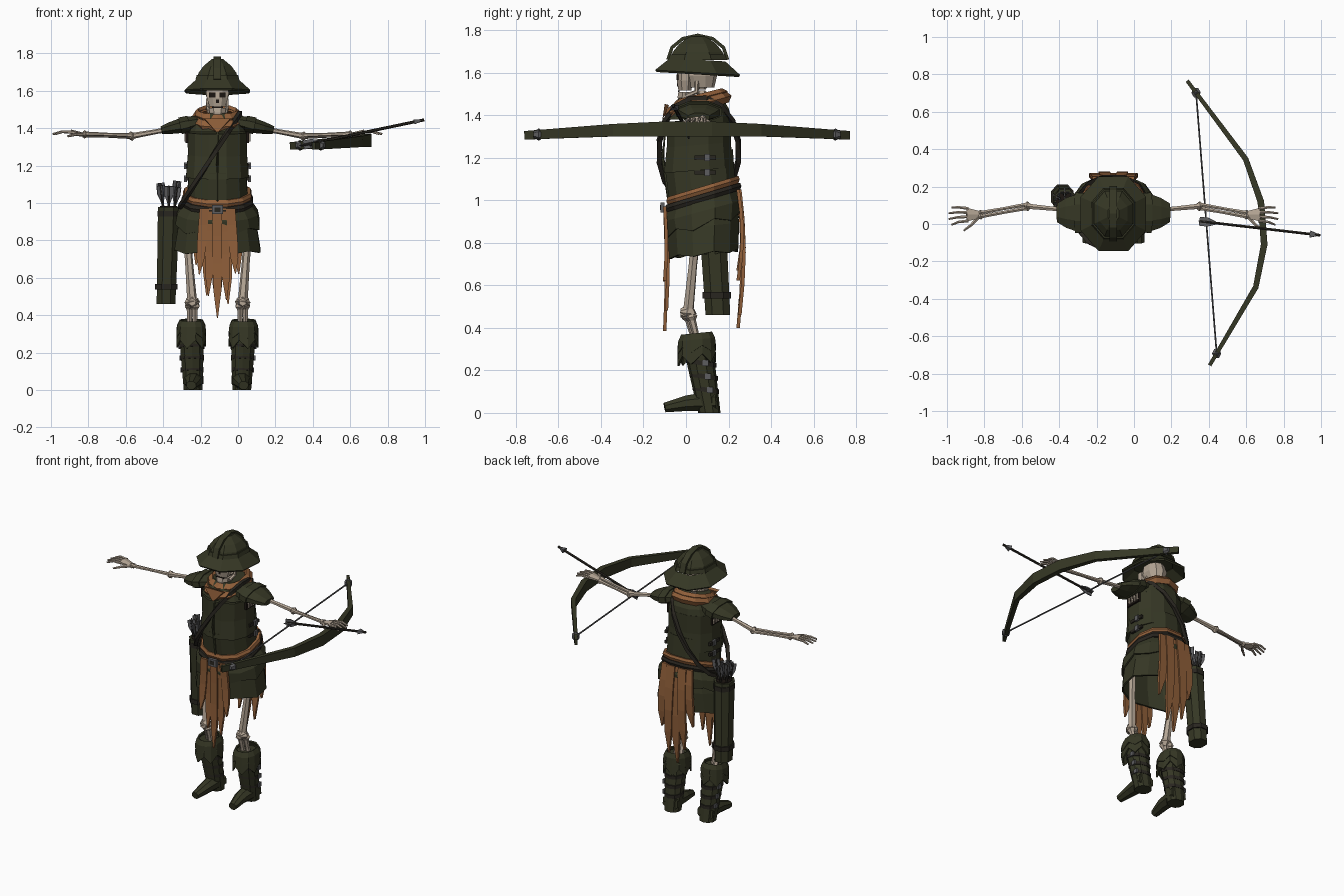
import bpy, bmesh, math, random
from mathutils import Vector

random.seed(4)
if "Cube" in bpy.data.objects:
    bpy.data.objects.remove(bpy.data.objects["Cube"])
BODY_AXIS = -.11  # every part is laid out around this x


def material(name, *colour):
    mat = bpy.data.materials.new(name)
    mat.use_nodes = True
    mat.diffuse_color = (*colour, 1)
    shader = mat.node_tree.nodes["Principled BSDF"]
    shader.inputs["Base Color"].default_value = (*colour, 1)
    shader.inputs["Roughness"].default_value = .9
    return mat


GREEN = material("dark olive", .036, .038, .018)
CLOTH = material("rust cloth", .28, .115, .042)
BONE = material("bone", .46, .38, .3)
METAL = material("grey metal", .11, .11, .115)
LEATHER = material("dark leather", .022, .019, .014)
HOLLOW = material("black hollow", .012, .008, .006)


def V(x, y, z):
    return Vector((x, y, z))


def line(start, end, steps):
    return [start.lerp(end, i / steps) for i in range(steps + 1)]


def loft(name, mat, rings, cap=True, wall=0):
    """Skin a list of closed rings with equal point counts."""
    bm = bmesh.new()
    rows = [[bm.verts.new(point) for point in points] for points in rings]
    count = len(rows[0])
    for lower, upper in zip(rows, rows[1:]):
        for i in range(count):
            j = (i + 1) % count
            bm.faces.new((lower[i], lower[j], upper[j], upper[i]))
    if cap:
        bm.faces.new(rows[0])
        bm.faces.new(rows[-1])
    bmesh.ops.recalc_face_normals(bm, faces=bm.faces)
    mesh = bpy.data.meshes.new(name)
    bm.to_mesh(mesh)
    bm.free()
    mesh.materials.append(mat)
    ob = bpy.data.objects.new(name, mesh)
    ob.location.x = BODY_AXIS
    bpy.context.collection.objects.link(ob)
    if wall:
        ob.modifiers.new("thickness", 'SOLIDIFY').thickness = wall
    return ob


def pair(ob):
    """Repeat a left-hand part on the right."""
    ob.modifiers.new("other side", 'MIRROR')


def circle(count):
    """Polygon directions whose flat sides touch the unit circle."""
    scale = 1 / math.cos(math.pi / count)
    angles = [math.tau * (i + .5) / count for i in range(count)]
    return [(math.cos(a) * scale, math.sin(a) * scale) for a in angles]


def ring(centre, rx, ry, count=12, tilt=0, jag=0):
    """Level ring, slightly squared; tilt lifts the back, jag tears the edge."""
    points = []
    for i, pair_xy in enumerate(circle(count)):
        dx, dy = [math.copysign(abs(c) ** .9, c) for c in pair_xy]
        points.append(centre + V(dx * rx, dy * ry, tilt * dy * ry - jag * (i % 2)))
    return points


def barrel(name, mat, low, high, r_low, r_high, bulge=0, steps=1, count=12, tilt=0, jag=0, wall=0):
    """Upright shell between two centres; a wall leaves it open."""
    rings = []
    for i, centre in enumerate(line(low, high, steps)):
        f = i / steps
        rx, ry = [a + (b - a) * f + bulge * math.sin(math.pi * f) for a, b in zip(r_low, r_high)]
        rings.append(ring(centre, rx, ry, count, tilt, 0 if i else jag))
    return loft(name, mat, rings, not wall, wall)


def block(name, mat, centre, rx, ry, rz):
    up = V(0, 0, rz)
    return barrel(name, mat, centre - up, centre + up, (rx, ry), (rx, ry), count=4)


def sweep(name, mat, path, start, end=None, bulge=0, flat=1, count=6):
    """Sweep a polygon along a path; flat scales its height."""
    end = start if end is None else end
    rings, last = [], len(path) - 1
    for i, point in enumerate(path):
        turn = (path[min(i + 1, last)] - path[max(i - 1, 0)]).to_track_quat('Z', 'Y')
        f = i / last
        radius = start + (end - start) * f + bulge * math.sin(math.pi * f)
        rings.append([point + turn @ V(x * radius, y * radius * flat, 0) for x, y in circle(count)])
    return loft(name, mat, rings)


def bone(name, a, b, radius):
    """Thin shaft with a knob on each end."""
    for end, knob in (("near", a), ("far", b)):
        reach = (b - a).normalized() * radius
        pair(sweep(f"{name}_{end}_knob", BONE, line(knob - reach, knob + reach, 2), radius, bulge=radius * .6))
    pair(sweep(name, BONE, line(a, b, 2), radius, bulge=-radius * .2))


def cloth(name, y, top, low, half, belly):
    """Ragged hanging strips, longest in the middle."""
    strips, steps = 5, 4
    for i in range(strips):
        u = (i * 2 + 1) / strips - 1
        length = (top - low) * (1 - u * u * .5) * (random.uniform(.85, 1) if u else 1)
        rings = []
        for j in range(steps + 1):
            f = j / steps
            centre = V(u * half * (.8 + f * .3), y + belly * math.sin(math.pi * f) + (i % 2) * .008, top - length * f)
            rings.append(ring(centre, half / strips * 1.15 * (1 - f ** 6 * .9), .008, 4))
        loft(f"{name}_{i + 1}", CLOTH, rings)


def arrow(name, nock, tip):
    """Shaft with crossed feathers at the nock."""
    sweep(f"{name}_shaft", LEATHER, [nock, tip], .007)
    feather = nock + (tip - nock).normalized() * .09
    for part, radius, flat in (("wide", .024, .1), ("tall", .003, 8)):
        sweep(f"{name}_{part}_feather", METAL, line(nock, feather, 2), radius, radius / 3, radius / 3, flat, 4)


# Hat
HAT = V(0, .055, 1.66)
BRIM, CROWN = (.175, .2), (.11, .13)
barrel("hat_brim", GREEN, HAT - V(0, 0, .06), HAT, BRIM, CROWN, count=8, tilt=-.06, wall=.012)
barrel("hat_crown", GREEN, HAT, HAT + V(0, 0, .11), CROWN, (.03, .04), .02, 3, 8)
barrel("hat_band", GREEN, HAT, HAT + V(0, 0, .025), (.118, .138), CROWN, count=8)
ridge = [HAT + V(0, -math.cos(a) * .14, math.sin(a) * .115) for a in [math.pi * i / 6 for i in range(7)]]
sweep("hat_ridge", GREEN, ridge, .02, flat=.4, count=4)

# Skull and neck
barrel("cranium", BONE, V(0, .07, 1.53), V(0, .055, 1.64), (.045, .06), (.055, .07), .015, 2, 10)
barrel("face", BONE, V(0, -.005, 1.515), V(0, -.005, 1.61), (.042, .03), (.06, .035), .006, 2, 8)
barrel("jaw", BONE, V(0, 0, 1.46), V(0, 0, 1.508), (.03, .035), (.046, .036), .004, 2, 8)
pair(block("eye_sockets", HOLLOW, V(.027, -.04, 1.578), .017, .004, .014))
pair(sweep("jaw_hinges", BONE, [V(.045, 0, 1.49), V(.05, .05, 1.51), V(.05, .05, 1.56)], .01))
block("nose_hole", HOLLOW, V(0, -.038, 1.545), .008, .004, .01)
block("teeth_gap", HOLLOW, V(0, -.034, 1.512), .03, .004, .003)
for i in range(4):
    base = V(0, .075, 1.43 + i * .03)
    barrel(f"neck_vertebra_{i + 1}", BONE, base, base + V(0, 0, .025), (.015, .015), (.015, .015), .008, 2, 6)

# Scarf
barrel("scarf_lower", CLOTH, V(0, .055, 1.42), V(0, .055, 1.475), (.12, .14), (.12, .13), .017, 2, 10, .27, wall=.02)
barrel("scarf_upper", CLOTH, V(0, .065, 1.46), V(0, .065, 1.5), (.11, .12), (.1, .1), .015, 2, 10, .25, wall=.02)
sweep("scarf_point", CLOTH, [V(0, -.09, 1.45), V(0, -.11, 1.38)], .07, .006, flat=.15, count=4)

# Tunic
WAIST, CHEST = V(0, .08, 1), V(0, .06, 1.38)
SHOULDERS = (.16, .15)
barrel("tunic_waist", GREEN, WAIST, V(0, .06, 1.2), (.165, .155), (.15, .16), tilt=.25)
barrel("tunic_chest", GREEN, V(0, .06, 1.14), CHEST, (.168, .163), SHOULDERS, -.006, 2, tilt=.08)
barrel("tunic_yoke", GREEN, CHEST, V(0, .07, 1.48), SHOULDERS, (.1, .1), .012, 2)
sweep("tunic_seam", GREEN, [V(0, -.09, 1.4), V(0, -.11, 1.2), V(0, -.08, 1)], .007)

# Sash, belt and buckle
for name, mat, z, r in (("sash", CLOTH, .03, .176), ("belt", LEATHER, -.005, .184)):
    base = WAIST + V(0, 0, z)
    barrel(name, mat, base, base + V(0, 0, .035), (r, r - .01), (r, r - .01), .007, 2, tilt=.3)
block("buckle", METAL, V(0, -.11, .965), .03, .01, .024)
block("buckle_hole", LEATHER, V(0, -.118, .965), .016, .004, .012)

# Skirt panel and hip flaps
barrel("skirt", GREEN, V(0, .083, .755), WAIST, (.23, .162), (.17, .155), .01, 2, tilt=.1, jag=.015, wall=.012)
barrel("hip_flaps", GREEN, V(0, .083, .9), WAIST, (.226, .172), (.182, .165), .012, 2, tilt=.27, jag=.03, wall=.01)
cloth("front_cloth", -.1, .97, .385, .11, .008)
cloth("back_cloth", .245, 1.05, .4, .13, .02)

# Shoulder pads, armholes with ribs, side buckles
pad = line(V(.1, .06, 1.435), V(.3, .06, 1.39), 4)
pair(sweep("shoulder_pads", GREEN, pad, .085, .05, .03, .4, 8))
pair(sweep("shoulder_pad_trims", GREEN, pad[1:3], .105, .108, flat=.42, count=8))
pair(block("armholes", HOLLOW, V(.163, .06, 1.365), .007, .055, .045))
for i in range(4):
    top = V(.168, .02 + i * .025, 1.405)
    pair(sweep(f"ribs_{i + 1}", BONE, line(top, top + V(0, .01, -.075), 2), .008))
for i in range(2):
    spot = V(.163, .09, 1.2 - i * .07)
    pair(block(f"side_straps_{i + 1}", LEATHER, spot, .008, .05, .01))
    pair(block(f"side_buckles_{i + 1}", METAL, spot + V(.008, .01, 0), .008, .014, .017))

# Arms and hands
ELBOW, WRIST = V(.46, .095, 1.358), V(.71, .05, 1.367)
bone("upper_arm", V(.2, .07, 1.405), ELBOW, .014)
for name, gap in (("radius", V(0, -.01, .004)), ("ulna", V(0, .01, -.004))):
    bone(f"forearm_{name}", ELBOW + gap, WRIST + gap, .01)
pair(sweep("palms", BONE, line(WRIST, WRIST + V(.075, 0, .012), 2), .018, .036, flat=.35))
for i in range(4):
    spread = V(0, (1.5 - i) * .022, .012)
    knuckle = WRIST + V(.065, 0, 0) + spread
    joint = knuckle + V(.055, 0, 0) + spread * .2
    tip = joint + V(.05 if i % 3 else .035, -.008, -.015) + spread * .2
    pair(sweep(f"fingers_{i + 1}", BONE, [knuckle, joint, tip], .008, .005))
pair(sweep("thumbs", BONE, [WRIST, WRIST + V(.05, -.055, 0), WRIST + V(.09, -.085, -.01)], .01, .005))

# Legs
KNEE = V(.135, .01, .47)
bone("thigh", V(.17, .055, .92), KNEE, .023)
pair(sweep("kneecaps", BONE, line(KNEE, KNEE - V(0, .035, 0), 2), .034, .018))
for name, gap in (("shin", V(-.014, 0, -.02)), ("calf", V(.014, .015, -.02))):
    bone(name, KNEE + gap, KNEE + gap + V(0, .04, -.15), .016)

# Boots
SOLE, BOOT_TOP = V(.13, .11, 0), V(.14, .05, .35)
pair(barrel("boot_shafts", GREEN, SOLE, BOOT_TOP, (.05, .05), (.07, .07), count=10))
for name, drop, jag in (("cuffs", 0, .03), ("torn_layers", .04, .045)):
    edge = BOOT_TOP - V(0, 0, drop + .035)
    pair(barrel(f"boot_{name}", GREEN, edge, edge + V(0, 0, .06), (.08, .09), (.062, .073), .005, 2,
                tilt=.1, jag=jag, wall=.01))
pair(sweep("boot_feet", GREEN, [V(.13, .14, .055), V(.13, 0, .045), V(.14, -.1, .025)], .055, .025, flat=.9, count=8))
for i in range(3):
    spot = SOLE.lerp(BOOT_TOP, .28 + i * .18)
    size = (.058 + i * .004, .06 + i * .004)
    pair(barrel(f"boot_straps_{i + 1}", LEATHER, spot, spot + V(0, 0, .022), size, size, count=10, tilt=-.15))
    pair(block(f"boot_buckles_{i + 1}", METAL, spot + V(size[0], .02, .01), .006, .014, .014))

# Quiver, spare arrows and carrying strap
QUIVER_LOW, QUIVER_TOP = V(-.275, .15, .46), V(-.26, .12, .98)
barrel("quiver", GREEN, QUIVER_LOW, QUIVER_TOP, (.05, .058), (.058, .064), count=8)
barrel("quiver_mouth", HOLLOW, QUIVER_TOP, QUIVER_TOP + V(0, 0, .004), (.046, .052), (.046, .052), count=8)
for i, f in enumerate((.15, .9)):
    spot = QUIVER_LOW.lerp(QUIVER_TOP, f)
    barrel(f"quiver_band_{i + 1}", LEATHER, spot, spot + V(0, 0, .03), (.06, .067), (.06, .067), count=8)
for i, (x, y) in enumerate(circle(6) + [(0, 0)]):
    foot = QUIVER_TOP + V(x * .025, y * .025, -.05)
    arrow(f"spare_{i + 1}", foot + V(x * .02, y * .02, random.uniform(.15, .2)), foot)
loop = [V(x * .16 - .04, y * .185 + .06, x * .25 + 1.23) for x, y in circle(16)]
sweep("quiver_strap", LEATHER, loop + loop[:1], .011, count=4)

# Bow, string and nocked arrow
REAR, FRONT = V(.395, .765, 1.305), V(.515, -.755, 1.305)
bends = (-1, -.45, -.15, .15, .45, 1)
limbs = [REAR.lerp(FRONT, (t + 1) / 2) + V(.35, 0, .03) * (1 - t * t) for t in bends]
sweep("bow", GREEN, limbs, .01, bulge=.008, flat=2, count=4)
ends = [limbs[0].lerp(limbs[1], .15), limbs[-1].lerp(limbs[-2], .15)]
for name, spot in zip(("rear", "front"), ends):
    sweep(f"bow_{name}_cap", METAL, line(spot - V(0, .025, 0), spot + V(0, .025, 0), 2), .012, bulge=.013)
sweep("bow_string", METAL, ends, .0045)
NOCK, TIP = V(.46, .015, 1.31), V(1.105, -.06, 1.445)
arrow("nocked_arrow", NOCK, TIP)
sweep("arrow_head", METAL, [NOCK.lerp(TIP, .92), TIP], .018, .001, flat=.7, count=4)
